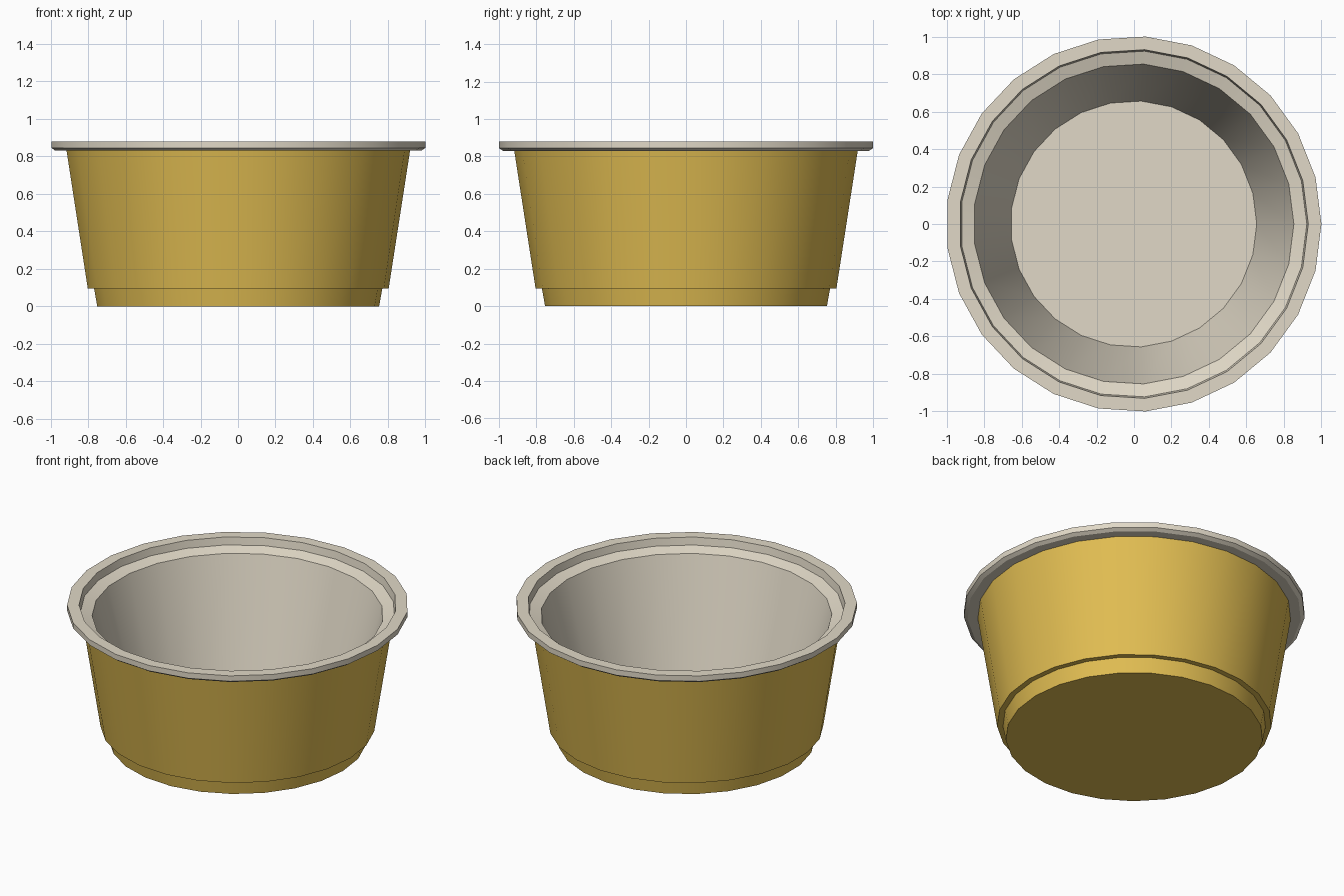
import bpy, bmesh, math

if "Cube" in bpy.data.objects:
    bpy.data.objects.remove(bpy.data.objects["Cube"])

SIDES = 25
CENTRE_X = -0.002


def material(name, colour):
    m = bpy.data.materials.new(name)
    m.diffuse_color = (*colour, 1)
    m.use_nodes = True
    m.node_tree.nodes["Principled BSDF"].inputs["Base Color"].default_value = m.diffuse_color
    return m


def lathe(name, profile, mat, cap_start=False, cap_end=False):
    """Revolve (radius, height) points around z, optionally capping the ends."""
    bm = bmesh.new()
    rings = []
    for r, z in profile:
        rings.append([bm.verts.new((CENTRE_X + r * math.cos(2 * math.pi * i / SIDES),
                                    r * math.sin(2 * math.pi * i / SIDES), z))
                      for i in range(SIDES)])
    for a, b in zip(rings, rings[1:]):
        for i in range(SIDES):
            j = (i + 1) % SIDES
            bm.faces.new((a[i], a[j], b[j], b[i]))
    if cap_start:
        bm.faces.new(rings[0][::-1])
    if cap_end:
        bm.faces.new(rings[-1])
    mesh = bpy.data.meshes.new(name)
    bm.to_mesh(mesh)
    bm.free()
    mesh.materials.append(mat)
    ob = bpy.data.objects.new(name, mesh)
    bpy.context.collection.objects.link(ob)
    bpy.ops.object.select_all(action='DESELECT')
    ob.select_set(True)
    bpy.context.view_layer.objects.active = ob
    bpy.ops.object.shade_smooth_by_angle(angle=math.radians(25))
    return ob


gold = material("gold", (0.75, 0.507, 0.084))
cream = material("cream", (0.75, 0.69, 0.57))

# Tapered outer cup with a stepped foot
lathe("outer_cup", [(0.755, 0), (0.772, 0.095), (0.806, 0.095), (0.92, 0.83)],
      gold, cap_start=True)

# Rim lip, inner lid ledge, inner wall and floor
lathe("rim_and_lining",
      [(0.92, 0.83), (0.98, 0.83), (1.002, 0.845), (1.002, 0.88), (0.932, 0.88),
       (0.924, 0.832), (0.855, 0.81), (0.657, 0.07)],
      cream, cap_end=True)
